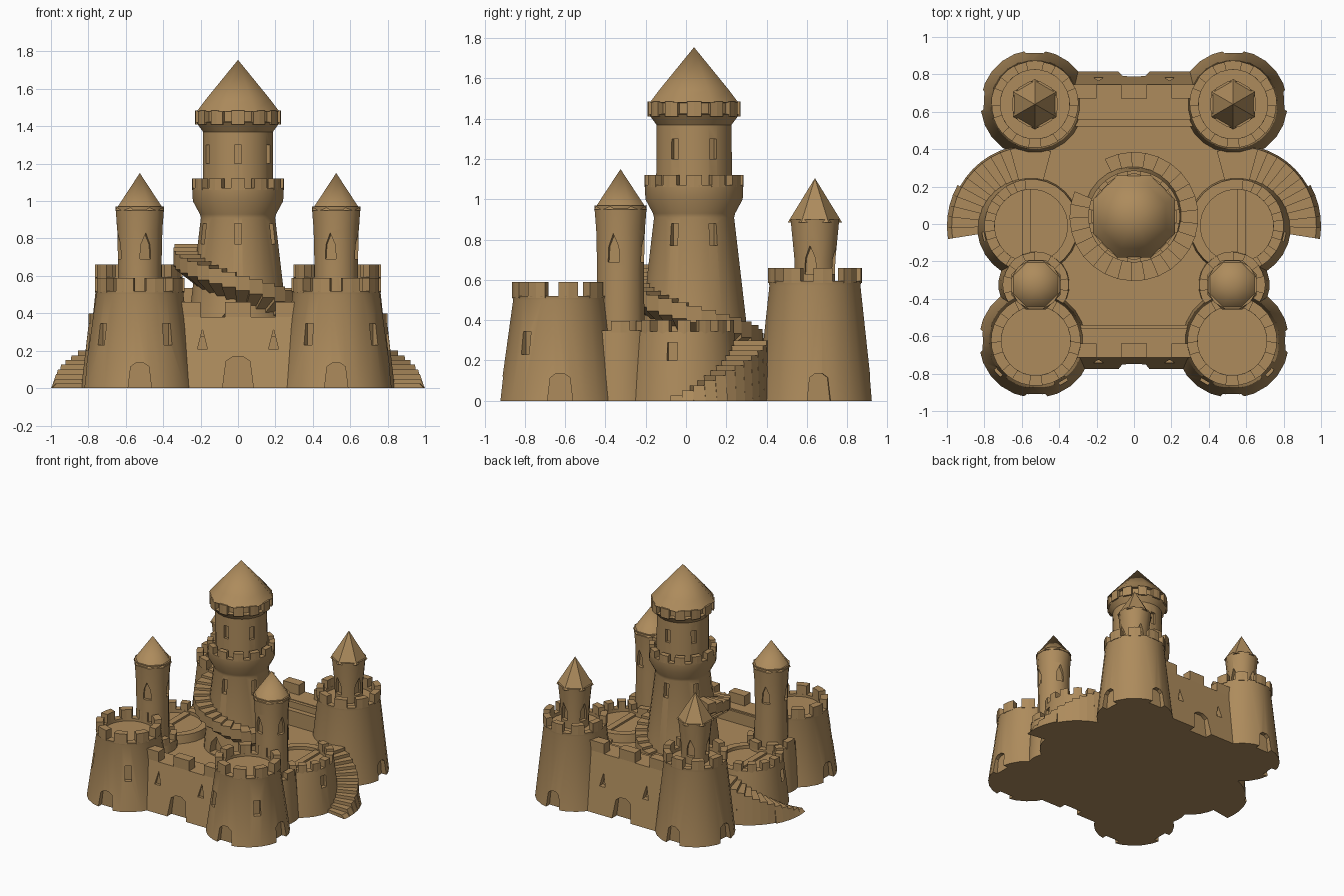
import bpy, bmesh, math
from mathutils import Vector

if "Cube" in bpy.data.objects:
    bpy.data.objects.remove(bpy.data.objects["Cube"])

sand = bpy.data.materials.new("wet_sand")
sand.diffuse_color = (0.42, 0.26, 0.108, 1)
sand.use_nodes = True
sand.node_tree.nodes["Principled BSDF"].inputs["Base Color"].default_value = sand.diffuse_color


def finish(name, bm, angle=35):
    bmesh.ops.recalc_face_normals(bm, faces=bm.faces)
    me = bpy.data.meshes.new(name)
    bm.to_mesh(me)
    bm.free()
    ob = bpy.data.objects.new(name, me)
    bpy.context.collection.objects.link(ob)
    me.materials.append(sand)
    smooth(me, angle)
    return ob


def smooth(me, angle=35):
    for p in me.polygons:
        p.use_smooth = True
    me.set_sharp_from_angle(angle=math.radians(angle))


def lathe(name, prof, c, n=24, angle=35):
    """Closed solid of revolution from (radius, z) points."""
    bm = bmesh.new()
    rings = []
    for r, z in prof:
        if r == 0:
            rings.append([bm.verts.new((c[0], c[1], z))] * n)
        else:
            rings.append([bm.verts.new((c[0] + r * math.cos(2 * math.pi * (i + .5) / n),
                                        c[1] + r * math.sin(2 * math.pi * (i + .5) / n), z))
                          for i in range(n)])
    for a, b in zip(rings, rings[1:]):
        for i in range(n):
            j = (i + 1) % n
            vs = list(dict.fromkeys((a[i], a[j], b[j], b[i])))
            if len(vs) > 2:
                bm.faces.new(vs)
    for ring in (rings[0], rings[-1]):
        if ring[0] is not ring[1]:
            bm.faces.new(ring)
    return finish(name, bm, angle)


def prism(bm, front, back):
    a = [bm.verts.new(p) for p in front]
    b = [bm.verts.new(p) for p in back]
    bm.faces.new(a)
    bm.faces.new(b[::-1])
    for i in range(len(a)):
        j = (i + 1) % len(a)
        bm.faces.new((a[i], b[i], b[j], a[j]))


def arc_block(bm, c, r0, r1, a0, a1, z0, z1, z0in=None, flare=0):
    """Wedge of a ring; angles in degrees."""
    z0in = z0 if z0in is None else z0in
    sec = ((r0, z0in), (r1 + flare, z0), (r1, z1), (r0, z1))
    ends = [[(c[0] + r * math.cos(math.radians(a)), c[1] + r * math.sin(math.radians(a)), z)
             for r, z in sec] for a in (a0, a1)]
    prism(bm, *ends)


def merlons(name, c, r0, r1, z0, z1, n, start=0.0, span=360.0, fill=.6):
    bm = bmesh.new()
    step = span / n
    for i in range(n):
        a = start + i * step
        h = step * fill / 2
        arc_block(bm, c, r0, r1, a - h, a, z0, z1)
        arc_block(bm, c, r0, r1, a, a + h, z0, z1)
    return finish(name, bm)


def box(name, x0, x1, y0, y1, z0, z1):
    bm = bmesh.new()
    q = ((x0, y0), (x1, y0), (x1, y1), (x0, y1))
    prism(bm, [(x, y, z0) for x, y in q], [(x, y, z1) for x, y in q])
    return finish(name, bm)


# opening outlines (sideways, up)
def door(w, h):
    return [(-w, -.02), (w, -.02), (w * .75, h * .85), (w * .3, h), (-w * .3, h), (-w * .75, h * .85)]


def slot(w, z0, z1):
    return [(-w, z0), (w, z0), (w, z1), (-w, z1)]


def lancet(w, z0, z1):
    m = z0 + (z1 - z0) * .55
    return [(-w, z0), (w, z0), (w * .85, m), (0, z1), (-w * .85, m)]


def carve(ob, cuts):
    """cuts: (centre, angle, inner distance, outer distance, outline)"""
    bm = bmesh.new()
    for c, ang, r0, r1, poly in cuts:
        d = Vector((math.cos(math.radians(ang)), math.sin(math.radians(ang)), 0))
        t = Vector((-d.y, d.x, 0))
        o = Vector((c[0], c[1], 0))
        prism(bm, *[[o + d * r + t * u + Vector((0, 0, z)) for u, z in poly] for r in (r0, r1)])
    cutter = finish("opening_cutter", bm)
    cutter.hide_render = True
    mod = ob.modifiers.new("openings", "BOOLEAN")
    mod.object = cutter
    mod.solver = "EXACT"
    dg = bpy.context.evaluated_depsgraph_get()
    me = bpy.data.meshes.new_from_object(ob.evaluated_get(dg))
    ob.modifiers.clear()
    ob.data = me
    smooth(me)
    bpy.data.objects.remove(cutter)


# castle body and wall walks
box("courtyard", -.6, .6, -.72, .74, 0, .28)
box("front_wall_walk", -.45, .45, -.70, -.54, .1, .37)
box("back_wall_walk", -.45, .45, .56, .72, .1, .45)
box("back_wall_step", -.45, .45, .52, .58, .1, .40)

# front and back curtain walls with gate, triangular windows and merlons
for name, s, foot, top, zt in (("front", -1, .775, .715, .38), ("back", 1, .815, .745, .455)):
    bm = bmesh.new()
    sec = ((foot, 0), (top, zt), (top - .16, zt), (top - .16, 0))
    prism(bm, *[[(x, s * y, z) for y, z in sec] for x in (-.42, .42)])
    wall = finish(name + "_wall", bm)
    cuts = [((0, 0), 90 * s, foot - .06, 1, door(.085, .17))]
    for x in (-.19, .19):
        cuts.append(((x, 0), 90 * s, foot - .075, 1, [(-.026, .21), (.026, .21), (0, .315)]))
    carve(wall, cuts)
    for x0, x1 in ((-.33, -.2), (-.07, .07), (.2, .33)):
        box(name + "_wall_merlon", x0, x1, *sorted((s * (top - .075), s * top)), zt - .02, zt + .08)

for sd, side in ((1, "right"), (-1, "left")):
    def turn(a):
        return a if sd == 1 else 180 - a

    # front corner towers
    c = (.525 * sd, -.625)
    t = lathe(side + "_front_tower", [(.305, 0), (.235, .5), (.24, .52), (.185, .52), (.185, .5), (0, .5)], c)
    carve(t, [(c, turn(a), .255, .5, door(.065, .135)) for a in (-90, 0)] +
             [(c, turn(a), .235, .5, slot(.025, .23, .345)) for a in (-40, -124)])
    merlons(side + "_front_tower_merlons", c, .185, .24, .51, .59, 9, 90)

    # slim turrets rising from low drums beside the front towers
    c = (.525 * sd, -.325)
    lathe(side + "_turret_drum", [(.2, 0), (.175, .35), (.13, .35), (.13, .33), (0, .33)], c)
    merlons(side + "_turret_drum_merlons", c, .13, .178, .34, .395, 7, turn(0))
    t = lathe(side + "_turret", [(.125, .2), (.12, .65), (.125, .85), (.135, .97)], c, 12)
    carve(t, [(c, turn(a), .095, .3, lancet(.03, .69, .83)) for a in (-105, -17, 75, 163)])
    lathe(side + "_turret_roof", [(.0, .955), (.142, .95), (0, 1.15)], c, 8, 50)

    # back corner towers with roofed turrets on top
    c = (.53 * sd, .64)
    t = lathe(side + "_back_tower", [(.29, 0), (.228, .57), (.232, .595), (.185, .595), (.185, .57), (0, .57)], c)
    carve(t, [(c, turn(a), .24, .5, door(.06, .135)) for a in (90, 4)])
    merlons(side + "_back_tower_merlons", c, .185, .234, .585, .66, 9, 90)
    t = lathe(side + "_back_turret", [(.1, .5), (.105, .7), (.125, .9)], c, 12)
    carve(t, [(c, turn(a), .075, .3, lancet(.03, .63, .77)) for a in (-105, -13, 75, 163)])
    lathe(side + "_back_turret_roof", [(0, .89), (.135, .885), (0, 1.105)], c, 6, 20)

    # round side bastion
    c = (.55 * sd, -.01)
    t = lathe(side + "_bastion", [(.29, 0), (.25, .345), (.195, .345), (.195, .32), (0, .32)], c, 28)
    carve(t, [(c, turn(-13), .235, .5, slot(.025, .2, .29))])
    merlons(side + "_bastion_merlons", c, .195, .25, .33, .4, 6, turn(-50), 150 * sd)
    for k in range(2):
        x = .55 - k * .03
        box(side + "_bastion_step", *sorted((sd * x, sd * .6)), -.17 - k * .03, .2, .1, .335 - k * .02)

    # outer curved stairs climbing to the landing
    bm = bmesh.new()
    n = 12
    for i in range(n):
        a0 = -9 + i * 7.6
        z = .3 * (i + 1) / n
        arc_block(bm, c, .2, .425, turn(a0), turn(a0 + 7.6), 0, z, flare=.025 if i < 5 else .01)
    arc_block(bm, c, .1, .415, turn(82), turn(105), 0, .3)
    finish(side + "_outer_stairs", bm, 20)

# central keep
K = (0, .04)
keep = lathe("keep_lower", [(.285, .1), (.26, .4), (.2, .91), (.205, .93), (.243, 1.0), (.246, 1.07),
                            (.205, 1.07), (.205, 1.04), (0, 1.04)], K, 28)
carve(keep, [(K, a, .18, .4, slot(.02, .77, .88)) for a in (-90, -28, 27, 90, 153, 208)] +
            [(K, -100, .2, .4, lancet(.06, .29, .43))])
merlons("keep_gallery_merlons", K, .205, .246, 1.06, 1.12, 12, 90)
up = lathe("keep_upper", [(.19, 1.0), (.188, 1.37), (.225, 1.42), (.2, 1.425), (.2, 1.49)], K, 24)
carve(up, [(K, a, .165, .4, slot(.02, 1.2, 1.3)) for a in range(-90, 270, 60)] )
merlons("keep_crown_merlons", K, .19, .23, 1.41, 1.485, 12, 90)
lathe("keep_roof", [(0, 1.47), (.238, 1.48), (.185, 1.545), (0, 1.755)], K, 8, 50)

# spiral stairs winding clockwise up the keep
bm = bmesh.new()
n = 26
for i in range(n):
    a = 117 - i * 320 / n
    z = .30 + .47 * i / (n - 1)
    low = max(.25, z - .08)
    arc_block(bm, K, .17, .345, a, a - 320 / n, low, z, z0in=max(.2, z - .2))
finish("keep_spiral_stairs", bm, 20)
